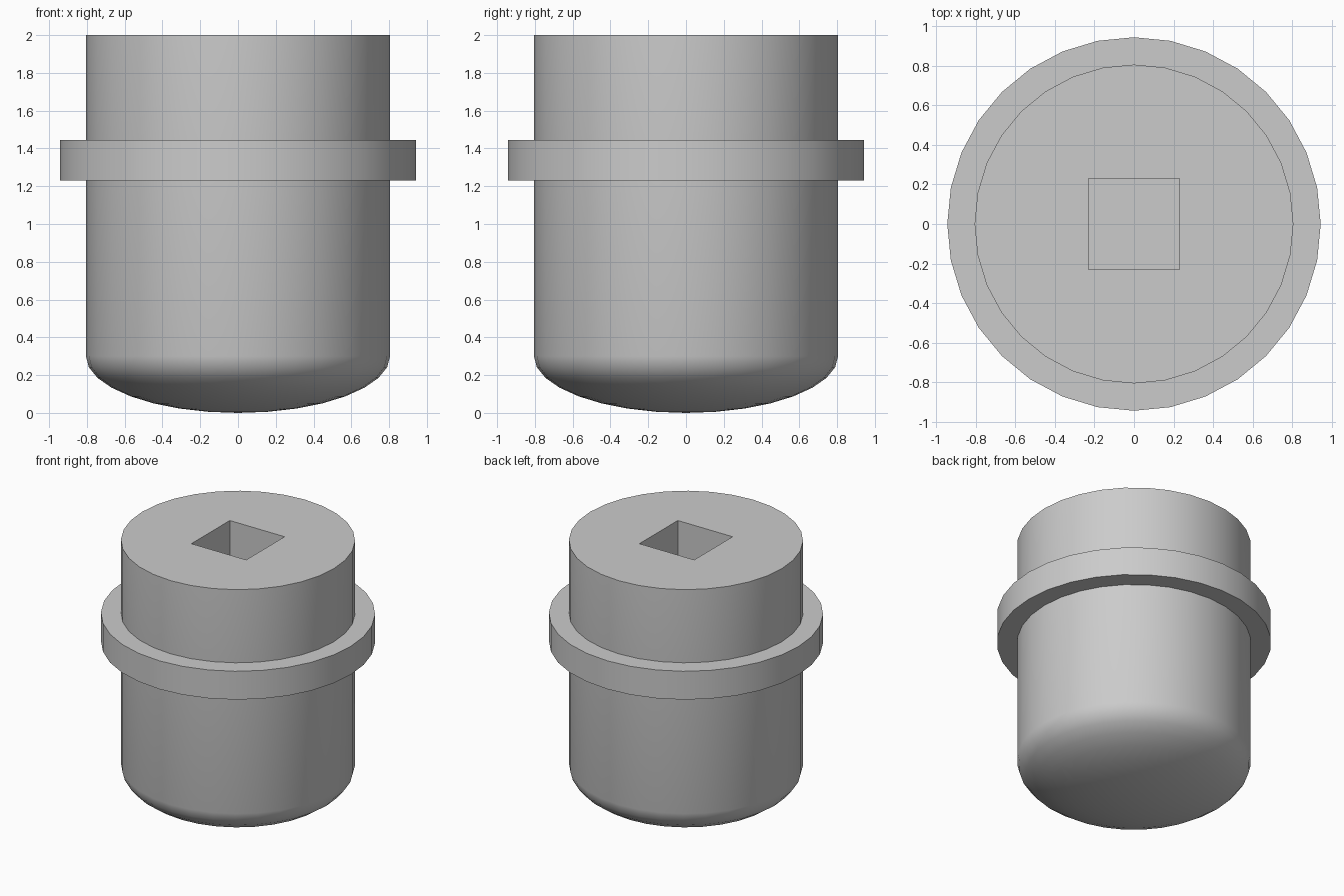
import bpy
import bmesh
from math import sin, cos, pi, radians

if "Cube" in bpy.data.objects:
    bpy.data.objects.remove(bpy.data.objects["Cube"], do_unlink=True)

SEGMENTS = 32
RADIUS, DOME_HEIGHT = 0.805, 0.3

grey = bpy.data.materials.new("plain grey")
grey.use_nodes = True
colour = (0.6, 0.6, 0.6, 1)
grey.diffuse_color = colour
grey.node_tree.nodes["Principled BSDF"].inputs["Base Color"].default_value = colour


def lathe(name, profile, closed=False):
    """Spin an (r, z) profile around the z axis."""
    bm = bmesh.new()
    verts = [bm.verts.new((r, 0, z)) for r, z in profile]
    edges = [bm.edges.new(pair) for pair in zip(verts, verts[1:])]
    if closed:
        edges.append(bm.edges.new((verts[-1], verts[0])))
    bmesh.ops.spin(bm, geom=verts + edges, cent=(0, 0, 0), axis=(0, 0, 1),
                   angle=2 * pi, steps=SEGMENTS)
    bmesh.ops.remove_doubles(bm, verts=bm.verts, dist=0.0001)
    # Cap any open end with a single face
    rim = [e for e in bm.edges if e.is_boundary]
    if rim:
        bmesh.ops.contextual_create(bm, geom=rim)
    bmesh.ops.recalc_face_normals(bm, faces=bm.faces)
    mesh = bpy.data.meshes.new(name)
    bm.to_mesh(mesh)
    bm.free()
    mesh.materials.append(grey)
    obj = bpy.data.objects.new(name, mesh)
    bpy.context.collection.objects.link(obj)
    return obj


def smooth(obj):
    bpy.ops.object.select_all(action="DESELECT")
    obj.select_set(True)
    bpy.context.view_layer.objects.active = obj
    bpy.ops.object.shade_smooth_by_angle(angle=radians(30))


# Plug body: squashed hemisphere below a straight cylinder
angles = [i * pi / 16 for i in range(9)]
body_profile = [(RADIUS * sin(a), DOME_HEIGHT * (1 - cos(a))) for a in angles]
body = lathe("plug_body", body_profile + [(RADIUS, 2)])

# Square drive socket cut into the top
bpy.ops.mesh.primitive_cube_add(size=1, location=(0, 0, 2))
cutter = bpy.context.object
cutter.name = "socket_cutter"
cutter.scale = (0.46, 0.46, 0.9)
cutter.hide_render = True
cutter.data.materials.append(grey)
cut = body.modifiers.new("square socket", "BOOLEAN")
cut.operation = "DIFFERENCE"
cut.solver = "EXACT"
cut.object = cutter
bpy.context.view_layer.objects.active = body
bpy.ops.object.modifier_apply(modifier=cut.name)
bpy.data.objects.remove(cutter, do_unlink=True)
smooth(body)

# Raised collar around the body
collar = lathe("collar", [(0.8, 1.23), (0.943, 1.23), (0.943, 1.445), (0.8, 1.445)], closed=True)
smooth(collar)
